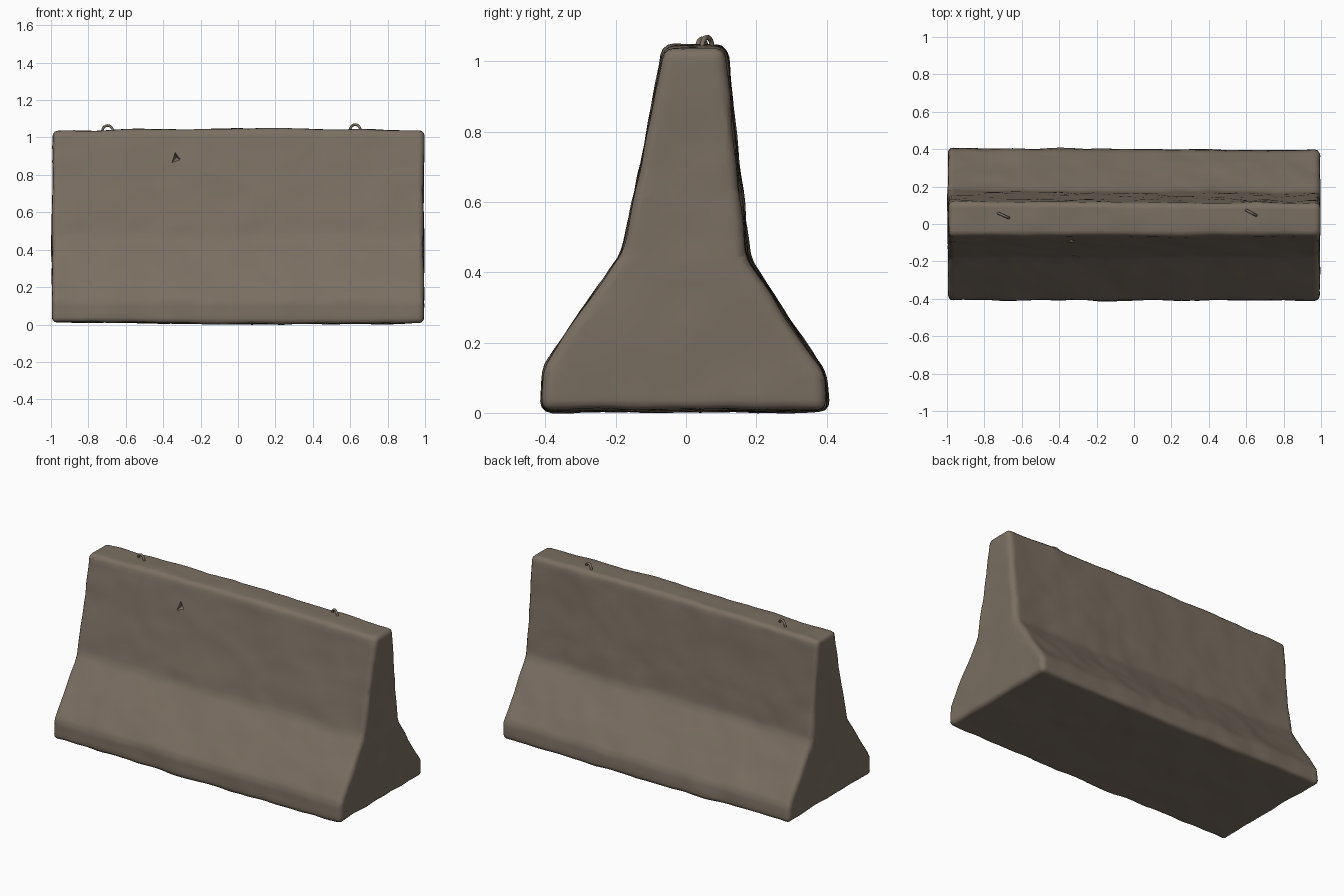
import bpy, bmesh, math
from mathutils import Vector, noise

if "Cube" in bpy.data.objects:
    bpy.data.objects.remove(bpy.data.objects["Cube"])

concrete = bpy.data.materials.new("weathered_concrete")
concrete.diffuse_color = (0.195, 0.158, 0.120, 1)
concrete.use_nodes = True
concrete.node_tree.nodes["Principled BSDF"].inputs["Base Color"].default_value = concrete.diffuse_color


def new_object(name, bm):
    bmesh.ops.recalc_face_normals(bm, faces=bm.faces)
    mesh = bpy.data.meshes.new(name)
    bm.to_mesh(mesh)
    bm.free()
    ob = bpy.data.objects.new(name, mesh)
    bpy.context.collection.objects.link(ob)
    mesh.materials.append(concrete)
    return ob


def activate(ob):
    bpy.ops.object.select_all(action='DESELECT')
    ob.select_set(True)
    bpy.context.view_layer.objects.active = ob


# Barrier cross-section (y, z), extruded along x
profile = [(-0.41, 0.012), (0.41, 0.012), (0.402, 0.11), (0.18, 0.44),
           (0.162, 0.62), (0.12, 1.035), (-0.062, 1.035), (-0.18, 0.46),
           (-0.405, 0.13)]
bm = bmesh.new()
base = bm.faces.new([bm.verts.new((-0.993, y, z)) for y, z in profile])
ext = bmesh.ops.extrude_face_region(bm, geom=[base])
for v in ext['geom']:
    if isinstance(v, bmesh.types.BMVert):
        v.co.x = 0.993
# the extrusion may or may not keep the starting cap
if not any(all(v.co.x < 0 for v in f.verts) for f in bm.faces):
    bm.faces.new([v for v in bm.verts if v.co.x < 0])
bmesh.ops.recalc_face_normals(bm, faces=bm.faces)
bmesh.ops.bevel(bm, geom=bm.edges[:], offset=0.026, offset_type='OFFSET',
                segments=3, profile=0.5, affect='EDGES', clamp_overlap=True)


# Slice into a grid so the surface can be worn
def slice_axis(axis, start, end, count):
    no = Vector((0, 0, 0))
    no[axis] = 1
    for i in range(count + 1):
        co = no * (start + (end - start) * i / count)
        bmesh.ops.bisect_plane(bm, geom=bm.verts[:] + bm.edges[:] + bm.faces[:],
                               plane_co=co, plane_no=no, dist=1e-5)


slice_axis(0, -0.955, 0.955, 50)
slice_axis(1, -0.373, 0.377, 18)
slice_axis(2, 0.057, 0.987, 24)
bm.normal_update()

# Gentle lumps, bowed top and sagging base, slight taper of the back
moves = []
for v in bm.verts:
    x, y, z = v.co
    lump = 0.007 * noise.noise(v.co * 4.5) + 0.004 * noise.noise(v.co * 11)
    p = v.co + v.normal * lump
    if z > 0.9:
        p.z += 0.012 * (1 - x * x) * (z - 0.9) / 0.135
    if z < 0.1:
        p.z -= 0.008 * (1 - min(1, (x - 0.25) ** 2)) * (0.1 - z) / 0.088
    if y > 0:
        p.y -= 0.006 * (x + 1) * min(1, y / 0.1)
    moves.append((v, p))
for v, p in moves:
    v.co = p
barrier = new_object("barrier_body", bm)

# Chipped triangular hole in the front
bm = bmesh.new()
tip = bm.verts.new((-0.33, -0.05, 0.895))
ring = [bm.verts.new((-0.33 + 2 * dx, -0.13, 0.895 + 2 * dz))
        for dx, dz in [(-0.007, 0.03), (-0.02, -0.025), (0.02, -0.012)]]
bm.faces.new(ring)
for i in range(3):
    bm.faces.new((ring[i], tip, ring[(i + 1) % 3]))
chip = new_object("chip_cutter", bm)
chip.hide_render = True
activate(barrier)
mod = barrier.modifiers.new("chip", 'BOOLEAN')
mod.operation = 'DIFFERENCE'
mod.solver = 'EXACT'
mod.object = chip
bpy.ops.object.modifier_apply(modifier=mod.name)
bpy.data.objects.remove(chip, do_unlink=True)
bpy.ops.object.shade_smooth_by_angle(angle=math.radians(40))


# Lifting loops: bent rods standing out of the top
def lifting_loop(name, x, y, top, turn):
    r = 0.031
    pts = [(-r, 1.0)] + [(-r * math.cos(a), top - r - 0.006 + r * math.sin(a))
                         for a in [math.pi * i / 12 for i in range(13)]] + [(r, 1.0)]
    cu = bpy.data.curves.new(name, 'CURVE')
    cu.dimensions = '3D'
    cu.bevel_depth = 0.007
    cu.bevel_resolution = 2
    cu.use_fill_caps = True
    sp = cu.splines.new('POLY')
    sp.points.add(len(pts) - 1)
    for p, (u, z) in zip(sp.points, pts):
        p.co = (u, 0, z, 1)
    ob = bpy.data.objects.new(name, cu)
    bpy.context.collection.objects.link(ob)
    cu.materials.append(concrete)
    ob.location = (x, y, 0)
    ob.rotation_euler.z = turn
    activate(ob)
    bpy.ops.object.convert(target='MESH')
    bpy.ops.object.shade_smooth_by_angle(angle=math.radians(50))


lifting_loop("lifting_loop_left", -0.697, 0.045, 1.07, math.radians(-24))
lifting_loop("lifting_loop_right", 0.627, 0.06, 1.075, math.radians(-28))
